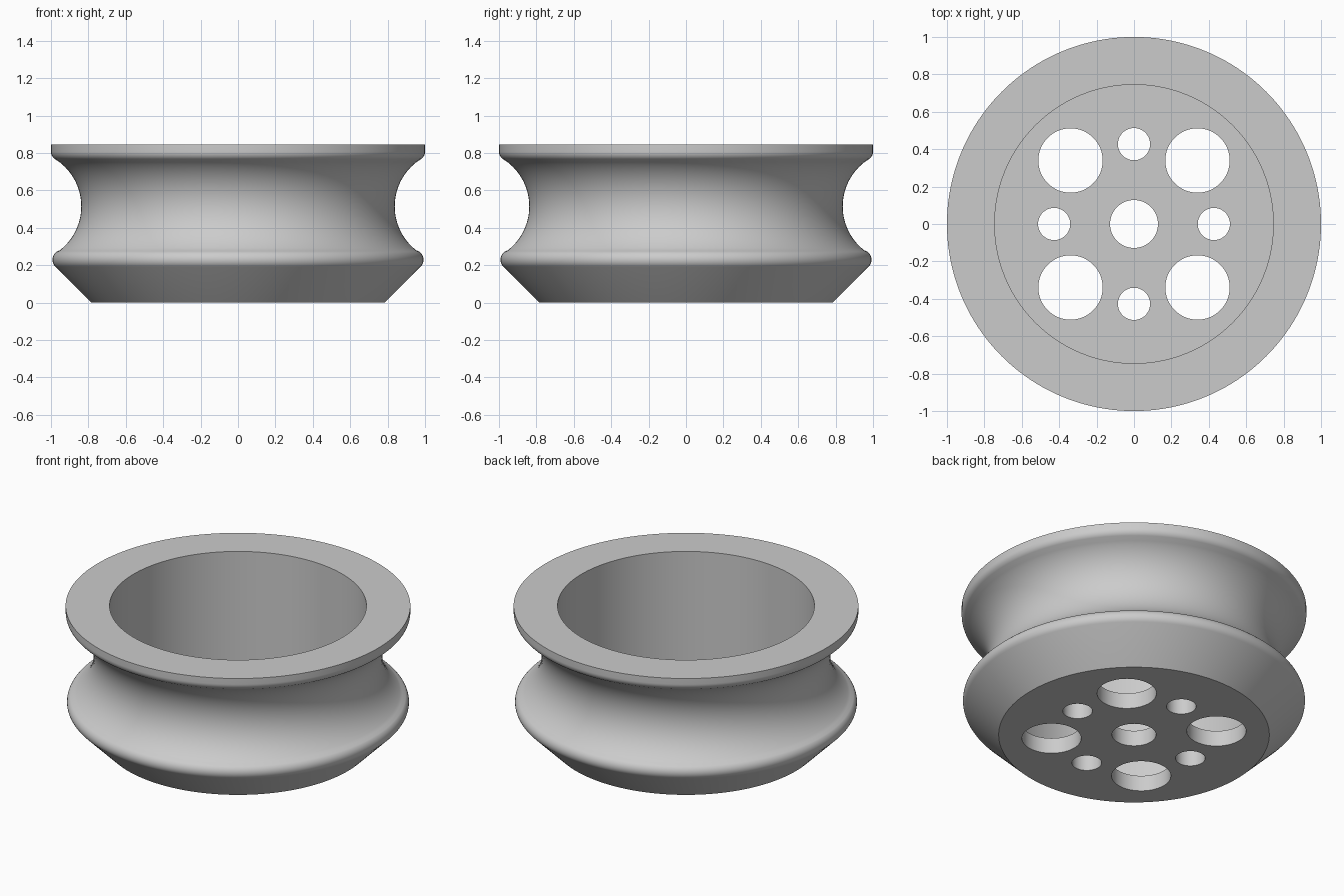
import bpy
import bmesh
from math import sin, cos, pi, radians, asin

cube = bpy.data.objects.get("Cube")
if cube:
    bpy.data.objects.remove(cube, do_unlink=True)

SEGMENTS = 160
HEIGHT = 0.845
FLOOR = 0.1
BORE = 0.745

grey = bpy.data.materials.new("plain_grey")
grey.use_nodes = True
colour = (0.6, 0.6, 0.6, 1)
grey.diffuse_color = colour
grey.node_tree.nodes["Principled BSDF"].inputs["Base Color"].default_value = colour


def arc(cx, cz, r, start, end, steps):
    """Profile points along a circular arc, angles in degrees."""
    angles = [radians(start + (end - start) * i / steps) for i in range(steps + 1)]
    return [(cx + r * cos(a), cz + r * sin(a)) for a in angles]


def lathe(name, profile):
    """Turn a profile around z and close both ends with flat caps."""
    bm = bmesh.new()
    rings = []
    for r, z in profile:
        rings.append([bm.verts.new((r * cos(2 * pi * i / SEGMENTS),
                                    r * sin(2 * pi * i / SEGMENTS), z))
                      for i in range(SEGMENTS)])
    for a, b in zip(rings, rings[1:]):
        for i in range(SEGMENTS):
            j = (i + 1) % SEGMENTS
            bm.faces.new((a[i], a[j], b[j], b[i]))
    bm.faces.new(rings[0][::-1])
    bm.faces.new(rings[-1])
    bmesh.ops.recalc_face_normals(bm, faces=bm.faces)
    mesh = bpy.data.meshes.new(name)
    bm.to_mesh(mesh)
    bm.free()
    mesh.materials.append(grey)
    obj = bpy.data.objects.new(name, mesh)
    bpy.context.collection.objects.link(obj)
    return obj


# Grooved wheel: chamfered base, rounded lips, concave groove, open bore
groove_r, half_chord = 0.298, 0.235
sweep = asin(half_chord / groove_r) * 180 / pi
profile = [(0.785, 0)]
profile += arc(0.939, 0.23, 0.053, -45, 52, 10)
profile += arc(0.838 + groove_r, 0.515, groove_r, 180 + sweep, 180 - sweep, 28)
profile += arc(0.95, 0.808, 0.05, -52, 0, 7)
profile += [(1, HEIGHT), (BORE, HEIGHT), (BORE, FLOOR)]
wheel = lathe("grooved_wheel", profile)

# Floor holes: centre, four large on the diagonals, four small on the axes
holes = [(0, 0, 0.128)]
for k in range(4):
    a = k * pi / 2
    holes.append((0.427 * cos(a), 0.427 * sin(a), 0.086))
    a += pi / 4
    holes.append((0.48 * cos(a), 0.48 * sin(a), 0.172))

bm = bmesh.new()
for x, y, r in holes:
    made = bmesh.ops.create_cone(bm, cap_ends=True, segments=64,
                                 radius1=r, radius2=r, depth=0.4)
    bmesh.ops.translate(bm, verts=made["verts"], vec=(x, y, FLOOR / 2))
mesh = bpy.data.meshes.new("hole_cutter")
bm.to_mesh(mesh)
bm.free()
mesh.materials.append(grey)
cutter = bpy.data.objects.new("hole_cutter", mesh)
bpy.context.collection.objects.link(cutter)
cutter.hide_render = True

cut = wheel.modifiers.new("floor_holes", "BOOLEAN")
cut.operation = "DIFFERENCE"
cut.solver = "EXACT"
cut.object = cutter

bpy.ops.object.select_all(action="DESELECT")
wheel.select_set(True)
bpy.context.view_layer.objects.active = wheel
bpy.ops.object.modifier_apply(modifier=cut.name)
bpy.data.objects.remove(cutter, do_unlink=True)
bpy.ops.object.shade_smooth_by_angle(angle=radians(30))
